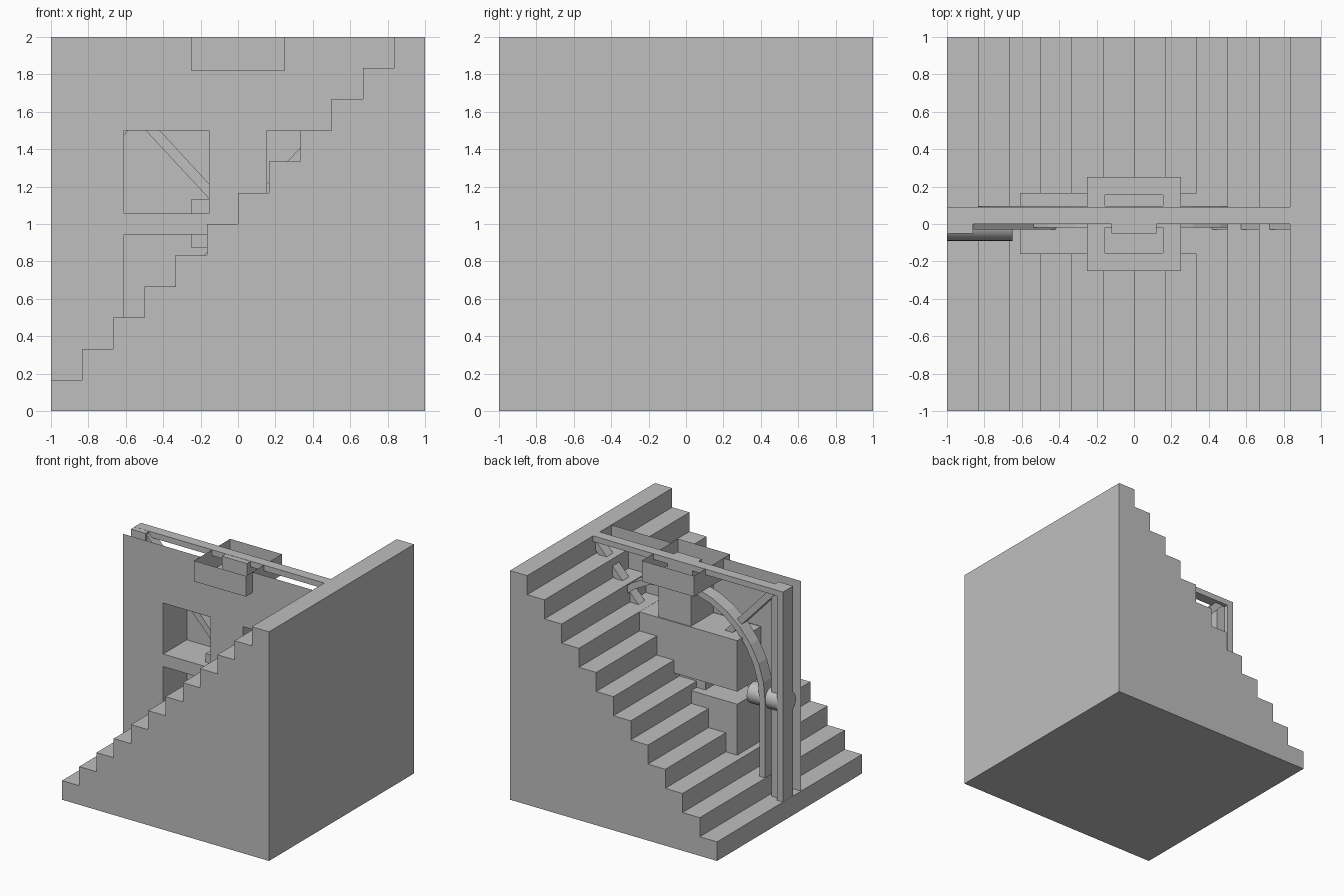
import bpy, bmesh, math

cube = bpy.data.objects.get("Cube")
if cube:
    bpy.data.objects.remove(cube)

grey = bpy.data.materials.new("plain grey")
grey.use_nodes = True
grey.diffuse_color = (0.52, 0.52, 0.52, 1)
grey.node_tree.nodes["Principled BSDF"].inputs["Base Color"].default_value = (0.52, 0.52, 0.52, 1)


def finish(name, bm, weld=True):
    if weld:
        bmesh.ops.remove_doubles(bm, verts=bm.verts, dist=1e-5)
    bmesh.ops.recalc_face_normals(bm, faces=bm.faces)
    mesh = bpy.data.meshes.new(name)
    bm.to_mesh(mesh)
    bm.free()
    mesh.materials.append(grey)
    obj = bpy.data.objects.new(name, mesh)
    bpy.context.collection.objects.link(obj)
    return obj


def box(name, x, y, z, open_sides=()):
    """Box from ranges; open_sides lists outward directions left without a face."""
    bm = bmesh.new()
    bmesh.ops.create_cube(bm, size=1)
    gone = [f for f in bm.faces
            if any(f.normal.dot(d) > 0.9 for d in open_sides)]
    bmesh.ops.delete(bm, geom=gone, context="FACES")
    for v in bm.verts:
        v.co = [r[0] if c < 0 else r[1] for c, r in zip(v.co, (x, y, z))]
    return finish(name, bm)


def prism(name, profile, y0, y1):
    """Extrude an x-z outline along y."""
    bm = bmesh.new()
    face = bm.faces.new([bm.verts.new((x, y0, z)) for x, z in profile])
    new = bmesh.ops.extrude_face_region(bm, geom=[face])["geom"]
    bmesh.ops.translate(bm, vec=(0, y1 - y0, 0),
                        verts=[g for g in new if isinstance(g, bmesh.types.BMVert)])
    return finish(name, bm)


def sheet(name, us, vs, place, is_hole):
    """Flat sheet made of grid cells, with some cells left open."""
    bm = bmesh.new()
    for u0, u1 in zip(us, us[1:]):
        for v0, v1 in zip(vs, vs[1:]):
            if not is_hole((u0 + u1) / 2, (v0 + v1) / 2):
                corners = ((u0, v0), (u1, v0), (u1, v1), (u0, v1))
                bm.faces.new([bm.verts.new(place(u, v)) for u, v in corners])
    return finish(name, bm)


UP, DOWN, FRONT = (0, 0, 1), (0, 0, -1), (0, -1, 0)

# Solid staircase
steps = 12
rise = 2 / steps
outline = [(1, 0), (-1, 0)]
for i in range(steps):
    outline += [(-1 + i * rise, (i + 1) * rise), (-1 + (i + 1) * rise, (i + 1) * rise)]
prism("staircase", outline, -1, 1)

# Thin wall with four window openings and a notch for the top tray
WALL_Y, SIDE, POST, TRAY = -0.16, 0.61, 0.155, 0.25
sheet("wall_panel", [-1, -SIDE, -TRAY, -POST, POST, TRAY, SIDE, 0.98],
      [0.02, 0.5, 0.945, 1.055, 1.5, 1.82, 2],
      lambda u, v: (u, WALL_Y, v),
      lambda u, v: (POST < abs(u) < SIDE and 0.055 < abs(v - 1) < 0.5)
      or (abs(u) < TRAY and v > 1.82))

# Hollow chambers behind the windows, above and below the centre band
box("upper_chamber", (-SIDE, SIDE), (WALL_Y, 0.165), (1.055, 1.499), [FRONT])
box("lower_chamber", (-SIDE, SIDE), (WALL_Y, 0.165), (0.49, 0.945), [FRONT])
box("upper_shaft", (-POST, POST), (-POST, POST), (1.06, 1.82), [UP, DOWN])
box("lower_shaft", (-POST, POST), (-POST, POST), (0.49, 0.94), [UP, DOWN])
box("hub", (-TRAY, TRAY), (-0.09, 0.09), (0.875, 1.13))

# Open tray at the top of the shaft
box("tray_sides", (-TRAY, TRAY), (-TRAY, TRAY), (1.82, 2), [UP, DOWN])
sheet("tray_floor", [-TRAY, -POST, POST, TRAY], [-TRAY, -POST, POST, TRAY],
      lambda u, v: (u, v, 1.82), lambda u, v: abs(u) < POST and abs(v) < POST)

# Frame: top beam and centre block
box("top_beam", (-1, 0.98), (0, 0.09), (1.95, 2))
box("centre_block", (-0.12, 0.12), (-0.05, 0.085), (1.55, 1.998))

for side, label in ((-1, "right"), (1, "left")):
    def span(a, b):
        return tuple(sorted((side * a, side * b)))
    # End post with a thinner inner flange
    box("post_" + label, span(0.94, 0.999), (-0.05, 0.09), (0.01, 1.999))
    box("post_flange_" + label, span(0.86, 0.94), (-0.05, 0.05), (0.01, 1.999))
    # Diagonal braces, mirrored about the middle height
    for flip, level in ((1, "upper"), (-1, "lower")):
        line = [(0.15, 0.13), (0.15, 0.21), (0.86, 0.98), (0.92, 0.96)]
        prism(f"{level}_brace_{label}", [(side * x, 1 + flip * z) for x, z in line], -0.03, 0.06)
    # Arch leg
    box("arch_leg_" + label, span(0.775, 0.83), (-0.02, 0.095), (0.01, 1))
    # Round axle along x
    bm = bmesh.new()
    bmesh.ops.create_cone(bm, cap_ends=True, segments=32, radius1=0.09, radius2=0.09, depth=0.35)
    for v in bm.verts:
        v.co = (side * 0.824 + v.co.z, v.co.x, 1 + v.co.y)
    axle = finish("axle_" + label, bm)
    for p in axle.data.polygons:
        p.use_smooth = len(p.vertices) == 4

# Arch around the chambers
count = 16
angles = [math.pi * i / count for i in range(count + 1)]
ring = [(r * math.cos(a), 1 + r * math.sin(a))
        for r, order in ((0.83, angles), (0.775, angles[::-1])) for a in order]
prism("arch", ring, -0.02, 0.095)
